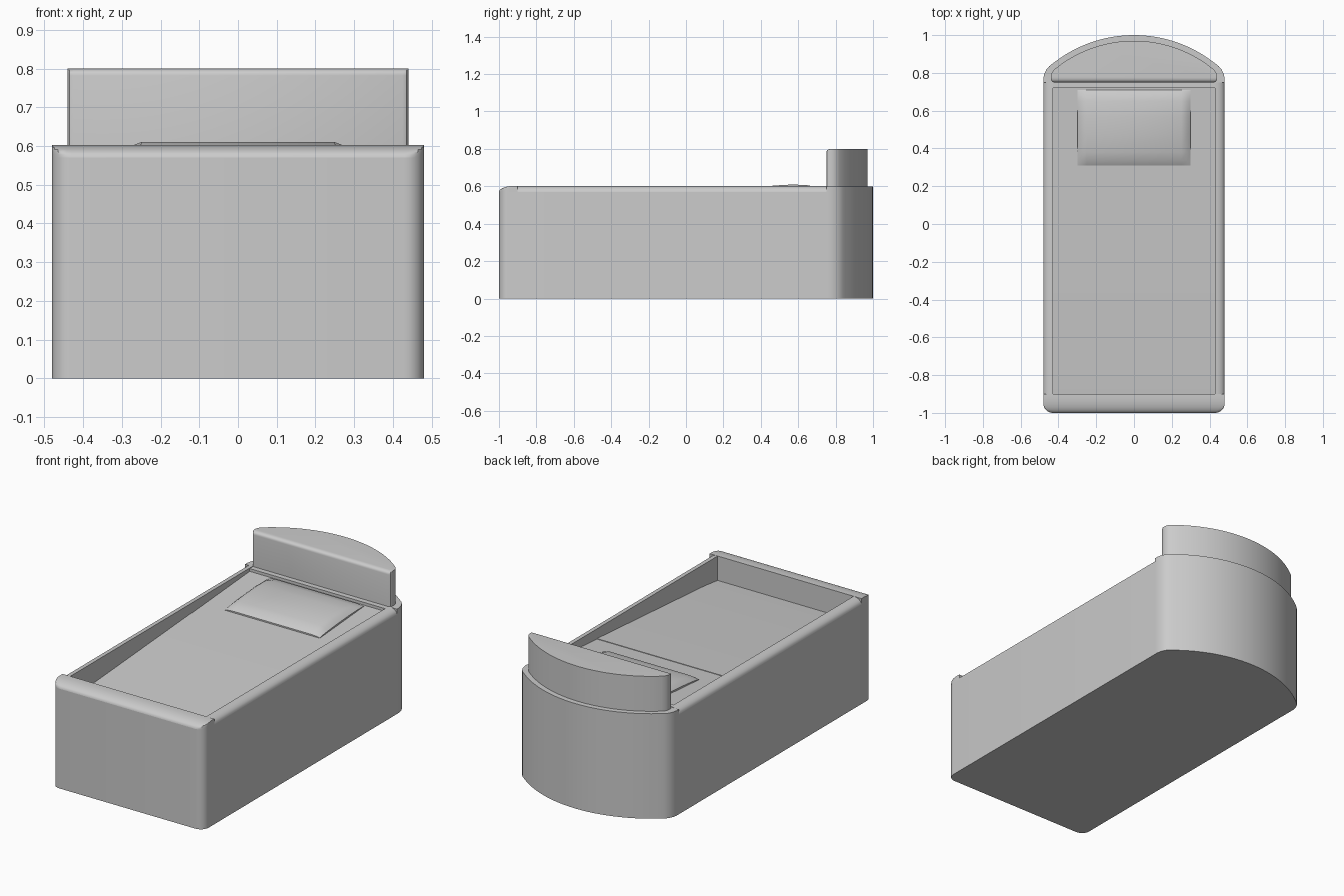
import bpy, bmesh
from math import sin, cos, pi, sqrt, radians

cube = bpy.data.objects.get("Cube")
if cube:
    bpy.data.objects.remove(cube, do_unlink=True)

grey = bpy.data.materials.new("plain_grey")
grey.use_nodes = True
grey.diffuse_color = (0.6, 0.6, 0.6, 1)
grey.node_tree.nodes["Principled BSDF"].inputs["Base Color"].default_value = (0.6, 0.6, 0.6, 1)


def loft(name, rings, angle=35):
    """Skin a list of equal-length closed rings and cap both ends."""
    bm = bmesh.new()
    loops = [[bm.verts.new(p) for p in ring] for ring in rings]
    for a, b in zip(loops, loops[1:]):
        for i in range(len(a)):
            j = (i + 1) % len(a)
            bm.faces.new((a[i], a[j], b[j], b[i]))
    bm.faces.new(loops[0])
    bm.faces.new(loops[-1])
    bmesh.ops.remove_doubles(bm, verts=bm.verts, dist=0.0001)
    bmesh.ops.recalc_face_normals(bm, faces=bm.faces)
    me = bpy.data.meshes.new(name)
    bm.to_mesh(me)
    bm.free()
    ob = bpy.data.objects.new(name, me)
    bpy.context.collection.objects.link(ob)
    me.materials.append(grey)
    bpy.ops.object.select_all(action='DESELECT')
    bpy.context.view_layer.objects.active = ob
    ob.select_set(True)
    bpy.ops.object.shade_smooth_by_angle(angle=radians(angle))
    return ob


def prism(name, outline, z0, z1):
    return loft(name, [[(x, y, z) for x, y in outline] for z in (z0, z1)])


def along_x(name, profile, x0, x1):
    return loft(name, [[(x, y, z) for y, z in profile] for x in (x0, x1)])


def mirrored(half):
    """Close a right-hand half outline across x = 0."""
    return half + [(-x, y) for x, y in reversed(half) if x > 0.0001]


def corner(cx, cy, r, a0, a1, n=6):
    return [(cx + r * cos(a0 + (a1 - a0) * i / n), cy + r * sin(a0 + (a1 - a0) * i / n))
            for i in range(n + 1)]


def bow(half_w, y_end, y_peak, n=12):
    """Shallow arc from (half_w, y_end) to the peak on the centre line."""
    sag = y_peak - y_end
    r = (half_w ** 2 + sag ** 2) / (2 * sag)
    xs = [half_w * (1 - i / n) for i in range(n + 1)]
    return [(x, y_peak - r + sqrt(r * r - x * x)) for x in xs]


W, RIM, LOW, FOOT, HEAD = 0.48, 0.603, 0.57, -0.9, 0.72
front = corner(W - 0.05, -0.95, 0.05, -pi / 2, 0)
back = [(W, 0.75), (W, 0.77), (0.475, 0.795), (0.463, 0.82), (0.447, 0.837)] + bow(0.43, 0.85, 1.0)

# Hollow bed frame
frame = prism("bed_frame", mirrored(front + back), 0, LOW)
cavity = loft("cavity_cutter", [[(-0.43, FOOT, z), (0.43, FOOT, z), (0.43, HEAD, z), (-0.43, HEAD, z)]
                                for z in (0.4, 0.8)])
cavity.hide_render = True
cavity.hide_set(True)
cut = frame.modifiers.new("hollow", 'BOOLEAN')
cut.operation = 'DIFFERENCE'
cut.solver = 'EXACT'
cut.object = cavity
bpy.context.view_layer.objects.active = frame
bpy.ops.object.modifier_apply(modifier="hollow")
bpy.data.objects.remove(cavity, do_unlink=True)

# Side rails with rounded outer edges
for side, s in (("left", 1), ("right", -1)):
    curve = [(0.43 + 0.05 * cos(a), LOW + (RIM - LOW) * sin(a)) for a in [pi / 2 * i / 6 for i in range(7)]]
    profile = [(0.43, LOW)] + curve
    loft(side + "_rail", [[(s * x, y, z) for x, z in profile] for y in (FOOT, 0.75)])

# Foot rail: the front edge rolls back as it rises
plan = mirrored(front + [(W, FOOT)])
rings = []
for i in range(8):
    a = pi / 2 * i / 7
    y_min = -1 + 0.085 * (1 - cos(a))
    rings.append([(x, max(y, y_min), LOW + (RIM - LOW) * sin(a)) for x, y in plan])
loft("foot_rail", rings)

# Head ledge
prism("head_ledge", mirrored([(W, 0.75)] + back[1:]), LOW, 0.6)
prism("head_rim", mirrored([(0.43, HEAD), (0.43, 0.75)]), LOW, 0.6)

# Bowed headboard with a softened top front edge
board = mirrored([(0.425, 0.75), (0.435, 0.755), (0.44, 0.765), (0.44, 0.785), (0.435, 0.802)]
                 + bow(0.42, 0.82, 0.97))
rings = [[(x, y, 0.6) for x, y in board]]
for i in range(6):
    a = pi / 2 * i / 5
    y_min = 0.75 + 0.025 * (1 - cos(a))
    rings.append([(x, max(y, y_min), 0.782 + 0.018 * sin(a)) for x, y in board])
loft("headboard", rings)


# Tilted mattress and blanket
def bed_z(y):
    return 0.53 + 0.075 * y


along_x("mattress", [(FOOT, 0.4), (HEAD, 0.4), (HEAD, bed_z(HEAD)), (FOOT, bed_z(FOOT))], -0.43, 0.43)
along_x("blanket", [(y, bed_z(y) + d) for y, d in
                    ((FOOT, -0.01), (0.19, -0.01), (0.19, 0.003), (-0.78, 0.006), (FOOT, 0.001))],
        -0.43, 0.43)

# Pillow: domed profile that falls away at both ends
dome = [(0.31, 0.0), (0.31, 0.008), (0.335, 0.022), (0.38, 0.032), (0.47, 0.039),
        (0.57, 0.037), (0.65, 0.027), (0.70, 0.012), (0.71, 0.004), (0.71, 0.0)]
sections = ((0.3, 0.0), (0.3, 0.25), (0.28, 0.7), (0.25, 1.0))
stations = [(-x, k) for x, k in sections] + [(x, k) for x, k in reversed(sections)]
loft("pillow", [[(x, y, bed_z(y) + h * k + (0 if h else -0.01)) for y, h in dome]
                for x, k in stations], 40)
